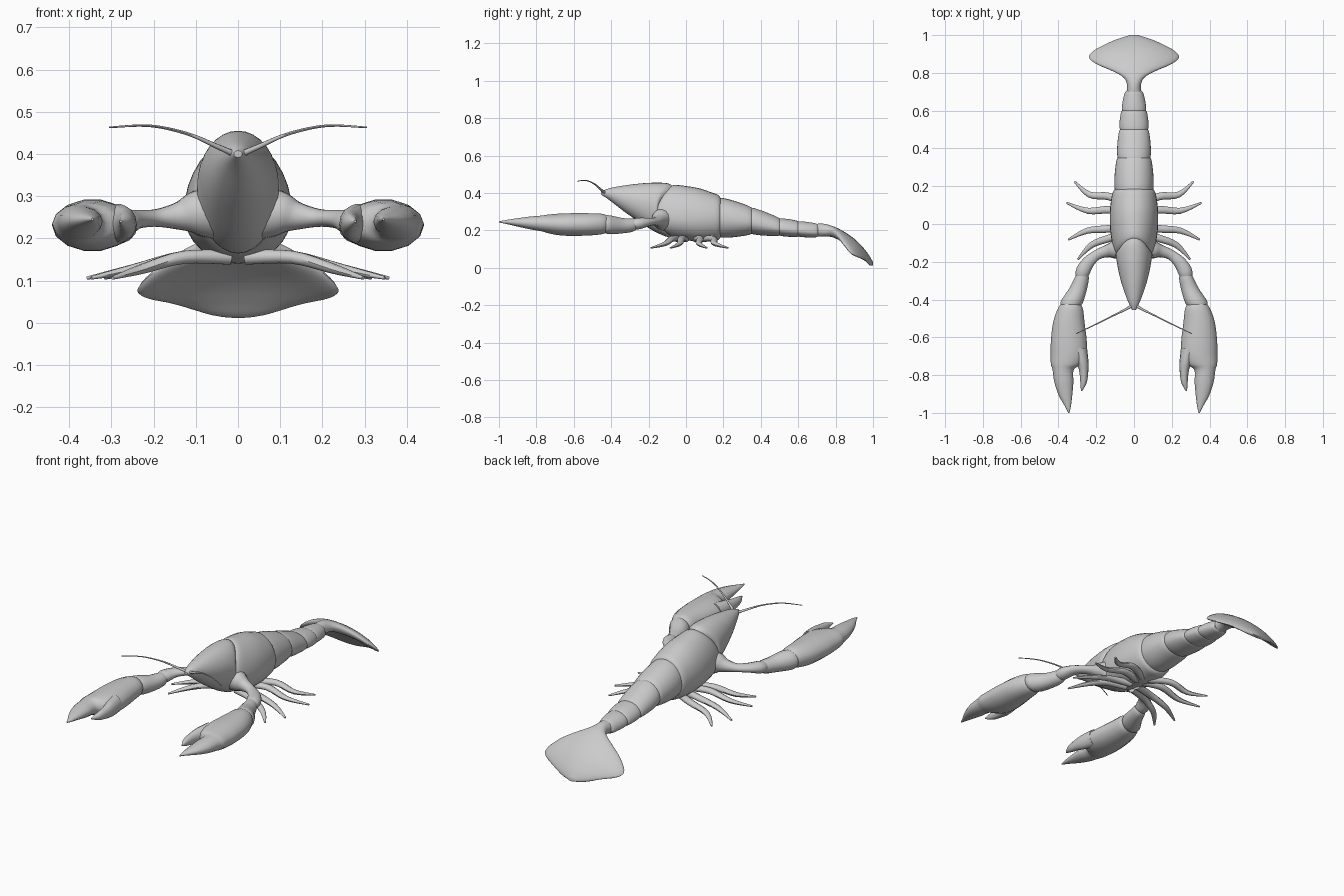
import bpy, bmesh, math
from mathutils import Vector


def dense(rows, n=4):
    """Smooth a table of section rows with a Catmull-Rom curve."""
    out = []
    for i in range(len(rows) - 1):
        a, b, c, d = (rows[max(0, min(len(rows) - 1, i + k))] for k in (-1, 0, 1, 2))
        for s in range(n):
            t = s / n
            out.append([0.5 * (2 * q + (r - p) * t + (2 * p - 5 * q + 4 * r - u) * t * t
                               + (3 * q - p - 3 * r + u) * t ** 3)
                        for p, q, r, u in zip(a, b, c, d)])
    out.append(list(rows[-1]))
    return out


def skin(name, rings):
    """Join rings of points into a closed, smooth tube."""
    bm = bmesh.new()
    loops = [[bm.verts.new(p) for p in ring] for ring in rings]
    n = len(loops[0])
    for a, b in zip(loops, loops[1:]):
        for i in range(n):
            j = (i + 1) % n
            bm.faces.new((a[i], a[j], b[j], b[i]))
    bm.faces.new(loops[0])
    bm.faces.new(loops[-1])
    bmesh.ops.recalc_face_normals(bm, faces=bm.faces)
    mesh = bpy.data.meshes.new(name)
    bm.to_mesh(mesh)
    bm.free()
    ob = bpy.data.objects.new(name, mesh)
    bpy.context.collection.objects.link(ob)
    bpy.ops.object.select_all(action='DESELECT')
    ob.select_set(True)
    bpy.context.view_layer.objects.active = ob
    bpy.ops.object.shade_smooth_by_angle(angle=math.radians(45))


def shell(name, rows, droop=0.0, seg=32):
    """Body part along y; row = y, top, bottom, half width, widest height, side sweep."""
    rings = []
    for y, top, bot, hw, mid, sweep in dense(rows):
        ring = []
        for k in range(seg):
            a = 2 * math.pi * k / seg
            s, c = math.sin(a), math.cos(a)
            x = hw * s
            z = mid + c * ((top - mid) if c > 0 else (mid - bot))
            ring.append((x, y - sweep * s * s, max(0, z - droop * x * x)))
        rings.append(ring)
    skin(name, rings)


def limb(name, rows, side, seg=14, fixed=False):
    """Limb along a path; row = x, y, z, half width, half height."""
    rows = dense(rows)
    pts = [Vector((r[0] * side, r[1], r[2])) for r in rows]
    rings = []
    for i, (p, r) in enumerate(zip(pts, rows)):
        if fixed:
            u, v = Vector((1, 0, 0)), Vector((0, 0, 1))
        else:
            t = (pts[min(i + 1, len(pts) - 1)] - pts[max(i - 1, 0)]).normalized()
            u = t.cross(Vector((0, 0, 1))).normalized()
            v = u.cross(t)
        rings.append([p + u * r[3] * math.cos(2 * math.pi * k / seg)
                      + v * r[4] * math.sin(2 * math.pi * k / seg) for k in range(seg)])
    skin(name, rings)


# Head and thorax shells
shell("head_shell", [
    (-.455, .408, .392, .010, .40, 0), (-.41, .425, .362, .032, .395, 0),
    (-.33, .44, .30, .061, .37, 0), (-.25, .45, .245, .08, .35, .01),
    (-.17, .455, .195, .091, .34, .03), (-.10, .452, .165, .097, .32, .06),
    (-.07, .436, .17, .088, .31, .08)])
shell("thorax_shell", [
    (-.09, .425, .18, .085, .28, .08), (-.065, .443, .16, .108, .27, .07),
    (0, .437, .148, .125, .26, .04), (.07, .425, .14, .128, .26, .02),
    (.13, .405, .144, .121, .26, 0), (.175, .387, .15, .109, .26, 0),
    (.19, .36, .18, .085, .26, 0)])

# Overlapping abdomen segments
borders = [(.175, .380, .158, .106), (.35, .325, .178, .091), (.50, .266, .170, .078),
           (.60, .250, .165, .067), (.70, .236, .163, .048)]
for i, (a, b) in enumerate(zip(borders, borders[1:])):
    rows = []
    for t, grow in ((-.08, .82), (.0, .95), (.25, 1.02), (.6, 1.04), (.94, 1.0), (1.06, .85)):
        y, top, bot, hw = (p + (q - p) * t for p, q in zip(a, b))
        mid = (top + bot) / 2
        rows.append((y, mid + (top - mid) * grow, mid + (bot - mid) * grow,
                     hw * grow, mid - .01, 0))
    shell("abdomen_segment_%d" % (i + 1), rows)

# Tail fan, curving down at the back and sides
shell("tail_fan", [
    (.67, .232, .165, .042, .20, 0), (.73, .236, .167, .036, .20, 0),
    (.775, .226, .165, .055, .20, 0), (.81, .212, .152, .115, .185, 0),
    (.845, .193, .135, .195, .165, 0), (.88, .17, .112, .238, .142, 0),
    (.915, .142, .082, .217, .113, 0), (.95, .105, .046, .155, .076, 0),
    (.98, .065, .014, .085, .04, 0), (1.0, .03, .012, .02, .02, 0)], droop=1.1)

# Walking legs: root, knee and tip in plan
legs = [((.02, .09), (.13, .145), (.235, .155), (.315, .225)),
        ((.02, .05), (.13, .075), (.245, .07), (.357, .112)),
        ((.02, 0), (.13, -.025), (.245, -.035), (.348, -.083)),
        ((.02, -.04), (.13, -.075), (.225, -.112), (.297, -.187))]

for side, tag in ((1, "right"), (-1, "left")):
    # Claw arm, wrist, palm with fixed finger, moving finger
    limb("arm_" + tag, [
        (.05, -.115, .26, .06, .065), (.10, -.135, .26, .05, .053),
        (.14, -.143, .253, .034, .034), (.195, -.163, .248, .027, .021),
        (.242, -.203, .245, .033, .023), (.27, -.25, .237, .038, .031),
        (.276, -.283, .232, .032, .028)], side)
    limb("wrist_" + tag, [
        (.275, -.262, .234, .028, .026), (.277, -.285, .228, .038, .036),
        (.295, -.34, .225, .047, .042), (.328, -.41, .23, .06, .052),
        (.335, -.438, .233, .05, .045)], side, fixed=True)
    limb("claw_" + tag, [
        (.335, -.422, .235, .05, .045), (.337, -.45, .234, .067, .056),
        (.345, -.52, .232, .083, .061), (.345, -.62, .231, .095, .062),
        (.346, -.69, .232, .095, .058), (.359, -.742, .235, .081, .05),
        (.375, -.772, .237, .056, .043), (.371, -.84, .24, .050, .034),
        (.362, -.91, .243, .035, .021), (.35, -.965, .245, .016, .01),
        (.345, -1.0, .245, .003, .003)], side, fixed=True)
    limb("claw_finger_" + tag, [
        (.29, -.66, .235, .042, .048), (.273, -.73, .235, .032, .042),
        (.266, -.78, .236, .024, .032), (.267, -.84, .238, .017, .02),
        (.278, -.885, .24, .003, .003)], side, fixed=True)

    for i, plan in enumerate(legs):
        shape = ((.155, .02, .018), (.155, .02, .016), (.128, .016, .012), (.106, .005, .004))
        limb("leg_%d_%s" % (i + 1, tag), [p + s for p, s in zip(plan, shape)], side, seg=10)

    # Antenna
    limb("antenna_" + tag, [
        (.005, -.43, .398, .008, .008), (.05, -.455, .418, .006, .006),
        (.12, -.49, .448, .004, .004), (.21, -.535, .467, .003, .003),
        (.305, -.58, .463, .002, .002)], side, seg=8)
